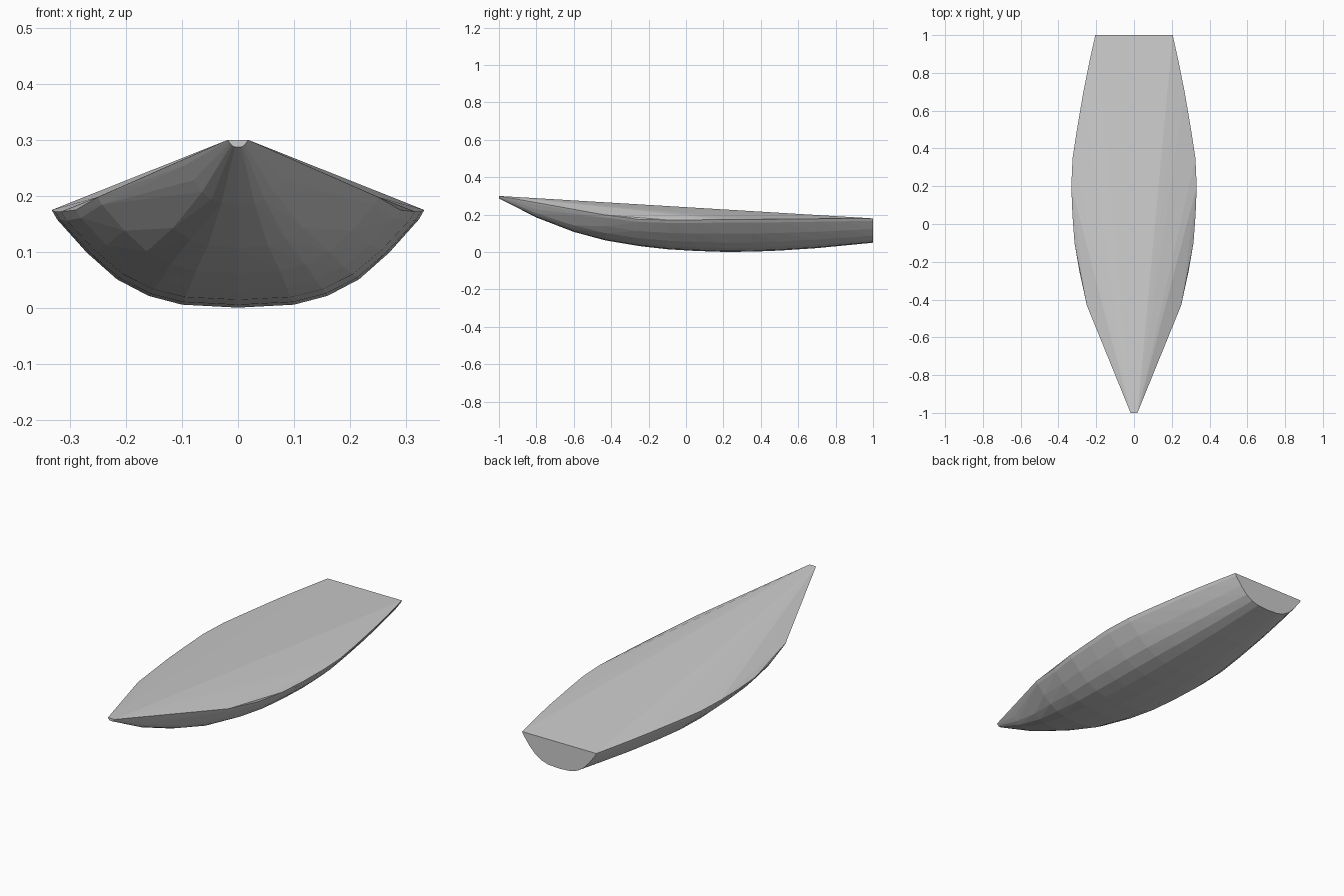
import bpy, bmesh

if "Cube" in bpy.data.objects:
    bpy.data.objects.remove(bpy.data.objects["Cube"])

grey = bpy.data.materials.new("hull grey")
grey.diffuse_color = (0.6, 0.6, 0.6, 1)
grey.use_nodes = True
grey.node_tree.nodes["Principled BSDF"].inputs["Base Color"].default_value = grey.diffuse_color

# Stations along the hull: y, half width, keel height, gunwale height
stations = [
    (-1.00, 0.018, 0.287, 0.300), (-0.80, 0.098, 0.185, 0.262),
    (-0.60, 0.178, 0.108, 0.228), (-0.43, 0.250, 0.062, 0.198),
    (-0.25, 0.289, 0.032, 0.175), (-0.10, 0.315, 0.015, 0.172),
    (0.05, 0.326, 0.006, 0.172), (0.20, 0.332, 0.001, 0.175),
    (0.35, 0.325, 0.002, 0.175), (0.50, 0.302, 0.008, 0.176),
    (0.70, 0.268, 0.021, 0.178), (0.85, 0.238, 0.035, 0.179),
    (1.00, 0.205, 0.050, 0.180)]

# Half cross-section: fraction of width, fraction of height
section = [(0, 0), (0.30, 0.03), (0.48, 0.12), (0.65, 0.29),
           (0.81, 0.56), (0.97, 0.90), (1, 1)]

# Closed, faceted hull wrapped around the stations
bm = bmesh.new()
for y, w, low, high in stations:
    for u, v in section:
        for side in ((1, -1) if u else (1,)):
            bm.verts.new((side * u * w, y, low + v * (high - low)))
res = bmesh.ops.convex_hull(bm, input=bm.verts[:])
unused = {g for g in res["geom_interior"] + res["geom_unused"]
          if isinstance(g, bmesh.types.BMVert)}
bmesh.ops.delete(bm, geom=list(unused), context='VERTS')
bmesh.ops.dissolve_limit(bm, angle_limit=0.01, verts=bm.verts[:], edges=bm.edges[:])
bmesh.ops.recalc_face_normals(bm, faces=bm.faces[:])

mesh = bpy.data.meshes.new("boat_hull")
bm.to_mesh(mesh)
bm.free()
mesh.materials.append(grey)
hull = bpy.data.objects.new("boat_hull", mesh)
bpy.context.collection.objects.link(hull)
